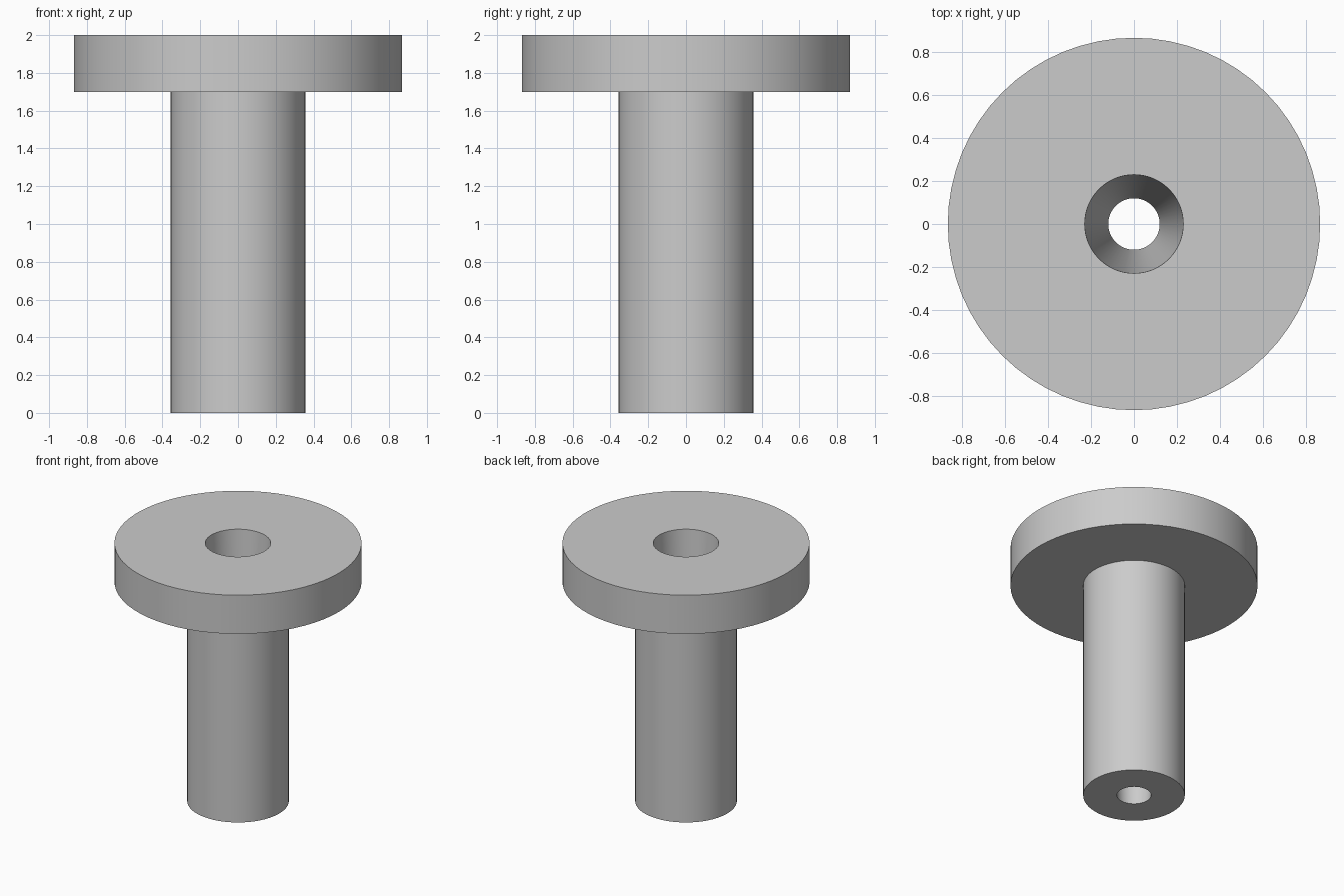
import bpy
import bmesh
import math

SEGMENTS = 64
HEIGHT = 2.0

if "Cube" in bpy.data.objects:
    bpy.data.objects.remove(bpy.data.objects["Cube"], do_unlink=True)

# Plain grey material
grey = bpy.data.materials.new("plain_grey")
grey.use_nodes = True
colour = (0.6, 0.6, 0.6, 1.0)
grey.diffuse_color = colour
grey.node_tree.nodes["Principled BSDF"].inputs["Base Color"].default_value = colour


def lathe(name, profile):
    """Revolve a closed (radius, height) profile around z."""
    bm = bmesh.new()
    rings = []
    for radius, z in profile:
        ring = []
        for i in range(SEGMENTS):
            a = math.tau * i / SEGMENTS
            ring.append(bm.verts.new((radius * math.cos(a), radius * math.sin(a), z)))
        rings.append(ring)
    for k, lower in enumerate(rings):
        upper = rings[(k + 1) % len(rings)]
        for i in range(SEGMENTS):
            j = (i + 1) % SEGMENTS
            bm.faces.new((lower[i], lower[j], upper[j], upper[i]))
    bmesh.ops.recalc_face_normals(bm, faces=bm.faces)
    mesh = bpy.data.meshes.new(name)
    bm.to_mesh(mesh)
    bm.free()
    mesh.materials.append(grey)
    obj = bpy.data.objects.new(name, mesh)
    bpy.context.collection.objects.link(obj)
    bpy.ops.object.select_all(action="DESELECT")
    obj.select_set(True)
    bpy.context.view_layer.objects.active = obj
    bpy.ops.object.shade_smooth_by_angle(angle=math.radians(30))
    return obj


# Shaft, wide flange and tapered through bore as one turned body
lathe("flanged_bushing", [
    (0.12, 0.0),       # bore at the foot
    (0.357, 0.0),      # shaft foot
    (0.357, 1.7),      # shaft meets flange
    (0.868, 1.7),      # flange underside
    (0.868, HEIGHT),   # flange rim
    (0.23, HEIGHT),    # bore mouth
])
